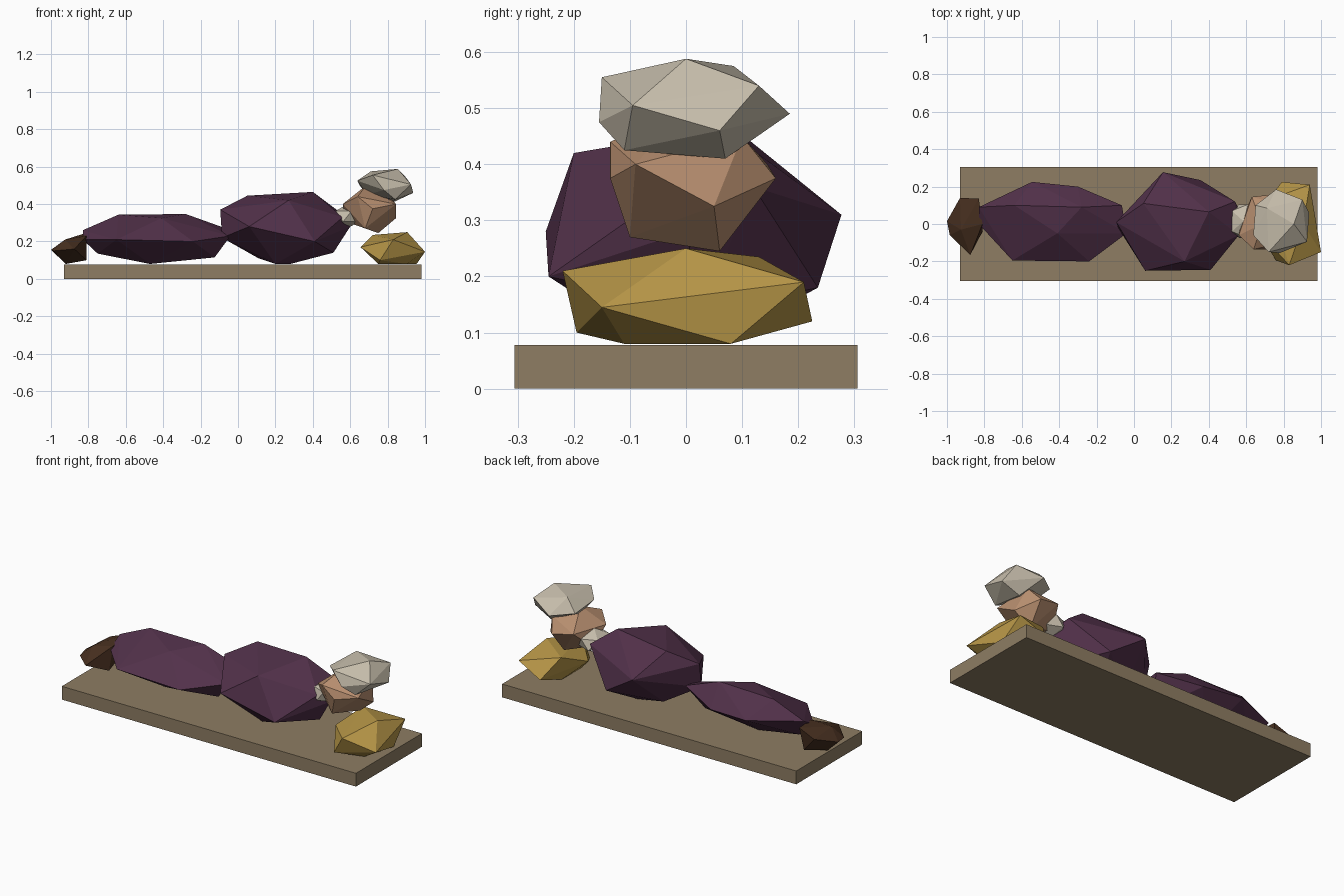
import bpy
import bmesh
from mathutils import Vector

default_cube = bpy.data.objects.get("Cube")
if default_cube:
    bpy.data.objects.remove(default_cube, do_unlink=True)


def to_linear(channel):
    """Convert one display colour channel (0 to 255) to a linear value."""
    value = channel / 255
    return value / 12.92 if value < 0.04 else ((value + 0.055) / 1.055) ** 2.4


def make_material(name, red, green, blue):
    colour = (to_linear(red), to_linear(green), to_linear(blue), 1)
    material = bpy.data.materials.new(name)
    material.use_nodes = True
    material.diffuse_color = colour
    shader = material.node_tree.nodes["Principled BSDF"]
    shader.inputs["Base Color"].default_value = colour
    shader.inputs["Roughness"].default_value = 0.9
    return material


def finish(name, bm, material):
    """Turn a bmesh into a flat-shaded object with one material."""
    bmesh.ops.recalc_face_normals(bm, faces=bm.faces)
    mesh = bpy.data.meshes.new(name)
    bm.to_mesh(mesh)
    bm.free()
    mesh.materials.append(material)
    obj = bpy.data.objects.new(name, mesh)
    bpy.context.scene.collection.objects.link(obj)
    return obj


def faceted_lump(name, material, corners):
    """Carved stone-like lump: the convex hull of a few corner points."""
    bm = bmesh.new()
    for corner in corners:
        bm.verts.new(corner)
    hull = bmesh.ops.convex_hull(bm, input=bm.verts)
    loose = [v for v in hull["geom_interior"] if isinstance(v, bmesh.types.BMVert)]
    bmesh.ops.delete(bm, geom=loose, context="VERTS")
    return finish(name, bm, material)


def ico_lump(name, material, centre, radii):
    """Small lump made from a stretched icosahedron."""
    bm = bmesh.new()
    bmesh.ops.create_icosphere(bm, subdivisions=1, radius=1)
    bmesh.ops.scale(bm, vec=Vector(radii), verts=bm.verts)
    bmesh.ops.translate(bm, vec=Vector(centre), verts=bm.verts)
    return finish(name, bm, material)


def box(name, material, low, high):
    low, high = Vector(low), Vector(high)
    bm = bmesh.new()
    bmesh.ops.create_cube(bm, size=1)
    bmesh.ops.scale(bm, vec=high - low, verts=bm.verts)
    bmesh.ops.translate(bm, vec=(low + high) / 2, verts=bm.verts)
    return finish(name, bm, material)


stone = make_material("tan_stone", 142, 125, 99)
cloth = make_material("purple_cloth", 82, 49, 74)
gold = make_material("gold_cushion", 184, 151, 72)
skin = make_material("warm_skin", 182, 141, 110)
pale = make_material("pale_grey", 198, 189, 171)
leather = make_material("dark_brown_leather", 72, 48, 32)

# Base slab
box("base_slab", stone, (-.93, -.306, 0), (.98, .306, .078))

# Upper body lying on its back
faceted_lump("torso", cloth, [
    (-.095, .01, .37), (-.085, -.02, .22), (.05, .11, .445), (.4, .065, .465),
    (.27, -.2, .42), (.06, -.25, .28), (.41, -.245, .2), (.155, .277, .31),
    (.355, .235, .18), (.54, .12, .36), (.56, -.06, .33), (.6, 0, .28),
    (.51, .03, .14), (.11, .05, .11), (.2, -.06, .08), (.28, .05, .08),
])

# Covered legs
faceted_lump("legs", cloth, [
    (-.83, .09, .26), (-.83, 0, .21), (-.64, .1, .343), (-.28, .09, .347),
    (-.41, -.05, .325), (-.65, -.195, .21), (-.24, -.2, .2), (-.545, .225, .24),
    (-.3, .2, .23), (-.065, .1, .27), (-.04, -.05, .23), (-.125, 0, .115),
    (-.47, 0, .08), (-.75, .02, .135),
])

# Feet
faceted_lump("feet", leather, [
    (-1, .015, .155), (-.93, .14, .2), (-.83, .135, .24), (-.81, 0, .23),
    (-.875, -.165, .16), (-.985, -.06, .15), (-.92, 0, .08), (-.81, -.04, .1),
    (-.85, .12, .11), (-.925, -.03, .21),
])

# Cushion under the head
faceted_lump("cushion", gold, [
    (.905, 0, .25), (.72, .13, .235), (.94, .21, .19), (.79, .225, .12),
    (1, -.15, .145), (.83, -.22, .21), (.76, -.195, .1), (.655, -.03, .17),
    (.75, .08, .08), (.955, .08, .08), (.9, -.11, .08), (.75, -.11, .08),
])

# Neck ruff between torso and head
ico_lump("neck_ruff", pale, (.585, .015, .335), (.085, .105, .065))

# Head
faceted_lump("head", skin, [
    (.845, -.09, .4), (.845, .05, .325), (.75, .06, .245), (.58, .04, .305),
    (.68, -.1, .27), (.56, -.06, .4), (.685, 0, .5), (.64, -.135, .44),
    (.76, .16, .375), (.63, .145, .4), (.8, .1, .45), (.72, -.135, .375),
])

# Hair crowning the head
faceted_lump("hair", pale, [
    (.855, 0, .588), (.71, .085, .575), (.9, .13, .54), (.76, .185, .49),
    (.937, .06, .46), (.925, -.095, .505), (.84, -.11, .425), (.83, .07, .41),
    (.78, -.155, .475), (.72, -.15, .555), (.638, -.06, .525), (.65, .1, .5),
    (.69, 0, .45),
])
